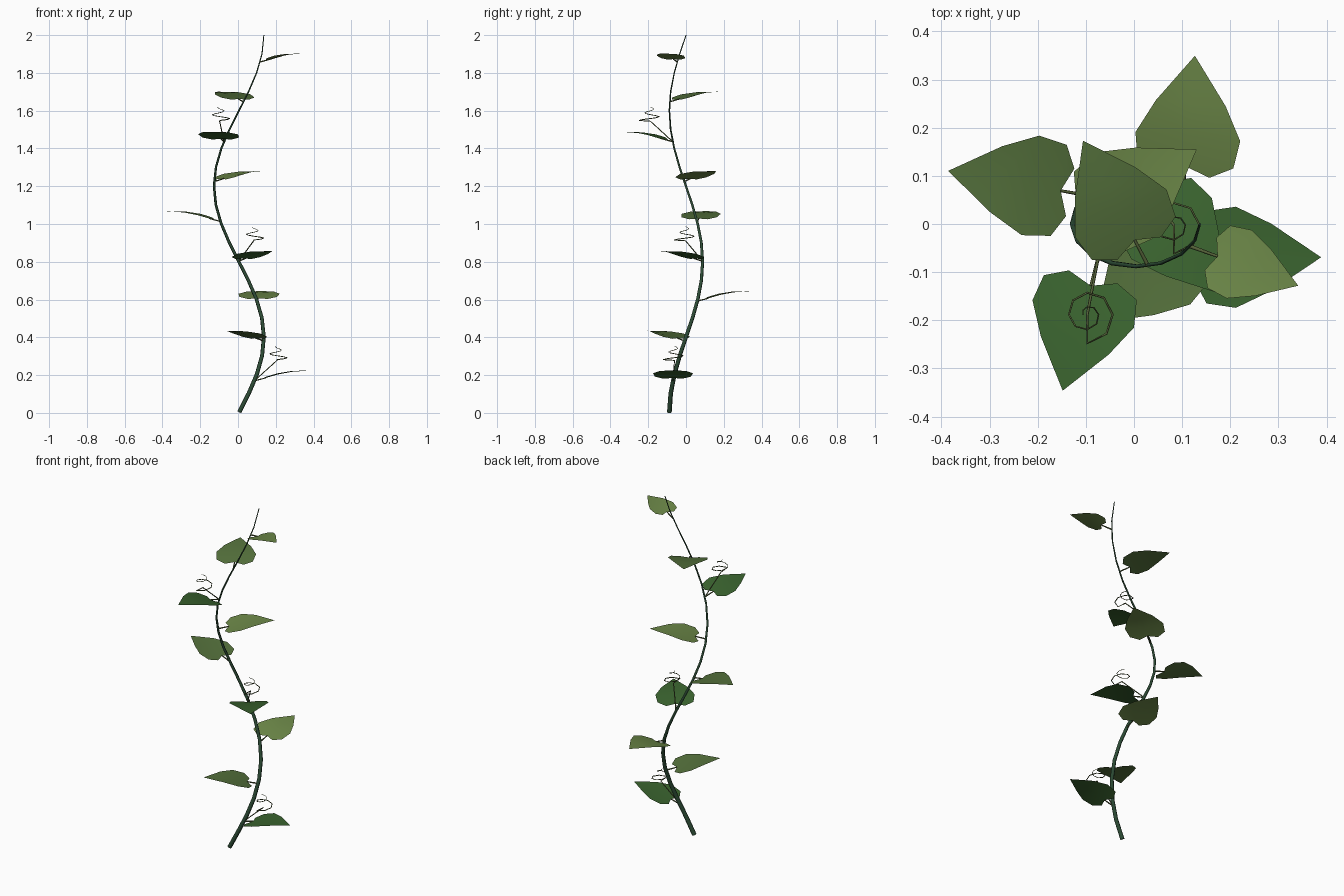
import bpy, math
from mathutils import Vector

if "Cube" in bpy.data.objects:
    bpy.data.objects.remove(bpy.data.objects["Cube"])


def material(name, rgb):
    m = bpy.data.materials.new(name)
    m.diffuse_color = (*rgb, 1)
    m.use_nodes = True
    m.node_tree.nodes["Principled BSDF"].inputs["Base Color"].default_value = m.diffuse_color
    return m


STEM = material("stem_green", (0.025, 0.07, 0.035))
TENDRIL = material("tendril_green", (0.09, 0.12, 0.04))
LEAVES = [material("leaf_dark", (0.042, 0.125, 0.028)),
          material("leaf_mid", (0.09, 0.165, 0.045)),
          material("leaf_light", (0.15, 0.245, 0.065))]


def tube(name, points, r0, r1, mat):
    """Tapered round tube along a list of points."""
    cu = bpy.data.curves.new(name, "CURVE")
    cu.dimensions = "3D"
    cu.bevel_depth = 1.0
    cu.bevel_resolution = 1
    cu.use_fill_caps = True
    sp = cu.splines.new("POLY")
    sp.points.add(len(points) - 1)
    for i, p in enumerate(points):
        sp.points[i].co = (*p, 1)
        sp.points[i].radius = r0 + (r1 - r0) * i / (len(points) - 1)
    ob = bpy.data.objects.new(name, cu)
    bpy.context.collection.objects.link(ob)
    cu.materials.append(mat)
    bpy.ops.object.select_all(action="DESELECT")
    ob.select_set(True)
    bpy.context.view_layer.objects.active = ob
    bpy.ops.object.convert(target="MESH")
    bpy.ops.object.shade_smooth_by_angle(angle=math.radians(65))


def stem_at(z):
    a = 2 * math.pi * z / 1.6
    return Vector((0.005 + 0.132 * math.sin(a), -0.088 * math.cos(a), z))


# half outline of the heart-shaped leaf (along, across) and its midrib
OUTLINE = [(-0.02, 0.05), (0.004, 0.096), (0.063, 0.105), (0.134, 0.07)]
MIDRIB = [0.0, 0.063, 0.134, 0.235]


def leaf(name, base, angle, length, width, mat):
    flat = [(u, 0) for u in MIDRIB] + OUTLINE + [(u, -v) for u, v in OUTLINE]
    d = Vector((math.cos(angle), math.sin(angle), 0))
    s = Vector((-d.y, d.x, 0))
    verts = []
    for u, v in flat:
        h = 0.33 * u - 0.7 * u * u + 0.06 * abs(v)
        verts.append(base + d * u * length + s * v * width + Vector((0, 0, h * length)))
    half = [(0, 5, 4), (0, 1, 6, 5), (1, 2, 7, 6), (2, 3, 7)]
    other = [tuple(i + 4 if i > 3 else i for i in reversed(f)) for f in half]
    me = bpy.data.meshes.new(name)
    me.from_pydata(verts, [], half + other)
    me.materials.append(mat)
    me.shade_smooth()
    bpy.context.collection.objects.link(bpy.data.objects.new(name, me))


# winding main stem
tube("stem", [stem_at(0.004 + 1.996 * i / 20) for i in range(21)],
     0.0125, 0.0025, STEM)

# leaves spiral up the stem, every third node also carries a tendril
SIZES = [(1.03, 1.0), (1.0, 1.0), (0.98, 1.04), (1.0, 1.0), (1.01, 1.0),
         (1.04, 1.02), (0.96, 1.04), (0.99, 1.02), (0.76, 0.72)]
for i, (length, width) in enumerate(SIZES):
    node = stem_at(0.17 + 0.211 * i)
    ang = math.radians(-137.5 * i)
    d = Vector((math.cos(ang), math.sin(ang), 0))
    base = node + d * 0.06 + Vector((0, 0, 0.015))
    tube(f"leaf_stalk_{i + 1}", [node, base], 0.004, 0.003, TENDRIL)
    leaf(f"leaf_{i + 1}", base, ang, length, width, LEAVES[i % 3])
    if i % 3 == 0:
        b = ang + 0.07
        elbow = node + Vector((0.12 * math.cos(b), 0.12 * math.sin(b), 0.108))
        path = [node, node.lerp(elbow, 0.5), elbow]
        for k in range(15):
            t = k / 14
            a = -math.pi / 2 + t * 1.75 * 2 * math.pi
            r = 0.06 * (1 - 0.85 * t)
            path.append(elbow + Vector((r * math.cos(a), r * math.sin(a),
                                        0.004 + 0.072 * t)))
        tube(f"tendril_{i // 3 + 1}", path, 0.003, 0.0012, TENDRIL)
